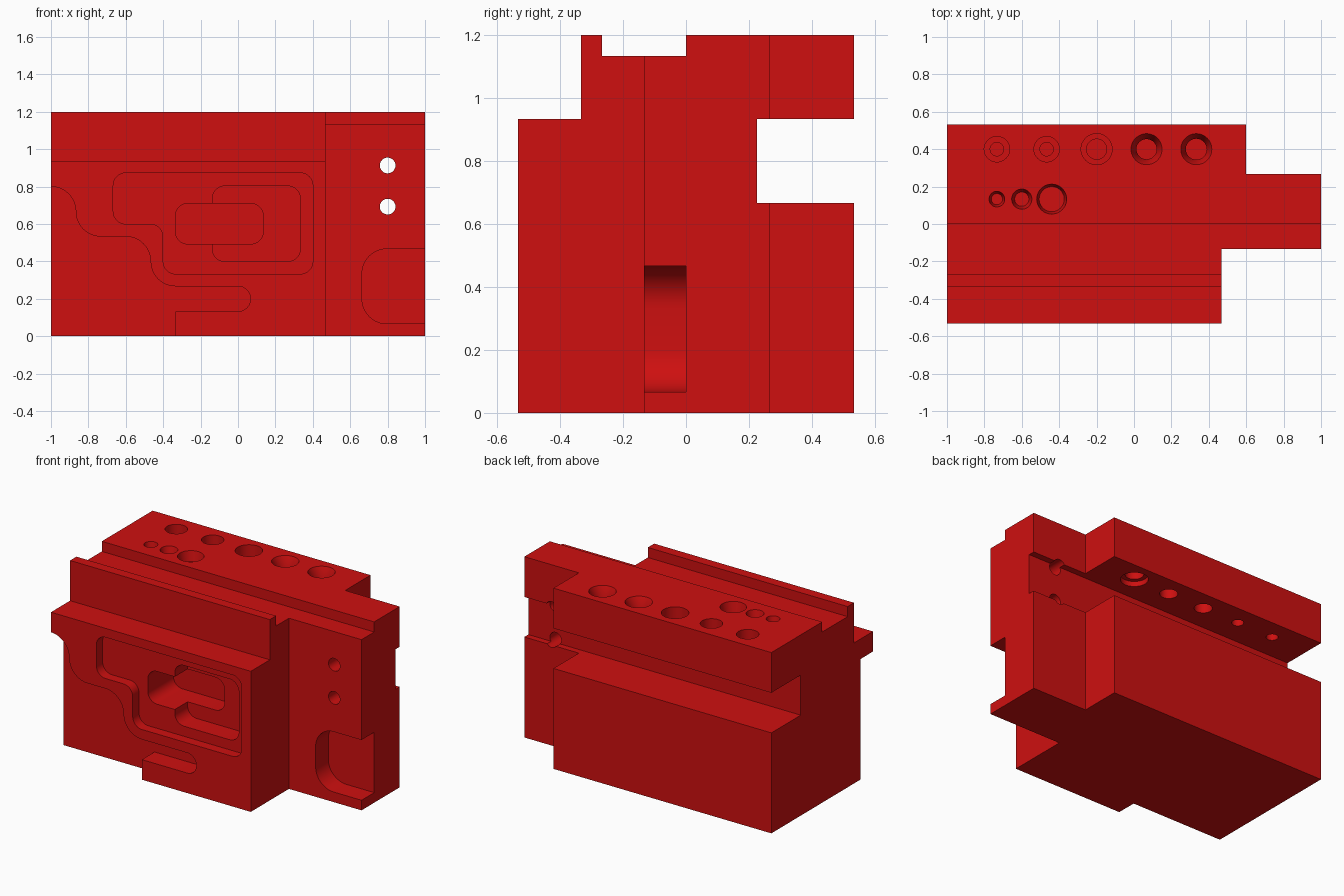
import bpy, bmesh, math
from mathutils import Vector, Matrix

cube = bpy.data.objects.get("Cube")
if cube:
    bpy.data.objects.remove(cube, do_unlink=True)

red = bpy.data.materials.new("red")
red.use_nodes = True
RED = (0.62, 0.005, 0.005, 1)
red.diffuse_color = RED
red.node_tree.nodes["Principled BSDF"].inputs["Base Color"].default_value = RED


def make_object(name, bm):
    bmesh.ops.recalc_face_normals(bm, faces=bm.faces)
    mesh = bpy.data.meshes.new(name)
    bm.to_mesh(mesh)
    bm.free()
    mesh.materials.append(red)
    ob = bpy.data.objects.new(name, mesh)
    bpy.context.collection.objects.link(ob)
    return ob


def prism(name, points, offset):
    """Extrude a flat polygon along an offset."""
    bm = bmesh.new()
    face = bm.faces.new([bm.verts.new(p) for p in points])
    ext = bmesh.ops.extrude_face_region(bm, geom=[face])
    moved = [v for v in ext["geom"] if isinstance(v, bmesh.types.BMVert)]
    bmesh.ops.translate(bm, verts=moved, vec=offset)
    return make_object(name, bm)


def rounded(corners, steps=12):
    """Outline from (x, z, radius) right-angled corners."""
    out = []
    n = len(corners)
    for i, (x, z, r) in enumerate(corners):
        p = Vector((x, z))
        if r == 0:
            pts = [p]
        else:
            a = (Vector(corners[i - 1][:2]) - p).normalized() * r
            b = (Vector(corners[(i + 1) % n][:2]) - p).normalized() * r
            pts = []
            for k in range(steps + 1):
                t = math.pi / 2 * k / steps
                pts.append(p + a * (1 - math.sin(t)) + b * (1 - math.cos(t)))
        for q in pts:
            if not out or (q - out[-1]).length > 0.002:
                out.append(q)
    if (out[0] - out[-1]).length < 0.002:
        out.pop()
    return out


def front_cutter(name, corners, floor_y):
    pts = [(p.x, -0.7, p.y) for p in rounded(corners)]
    return prism(name, pts, (0, floor_y + 0.7, 0))


def rect(x0, x1, z0, z1, r):
    return [(x0, z0, r), (x1, z0, r), (x1, z1, r), (x0, z1, r)]


def box_cutter(name, x0, x1, y0, y1):
    return prism(name, [(x0, y0, -0.2), (x1, y0, -0.2), (x1, y1, -0.2), (x0, y1, -0.2)], (0, 0, 1.6))


def lathe_cutter(name, profile, matrix, seg=48):
    """Closed round solid from (radius, height) rings."""
    bm = bmesh.new()
    rings = [[bm.verts.new(matrix @ Vector((r * math.cos(math.tau * i / seg),
                                           r * math.sin(math.tau * i / seg), h)))
              for i in range(seg)] for r, h in profile]
    for lo, hi in zip(rings, rings[1:]):
        for i in range(seg):
            j = (i + 1) % seg
            bm.faces.new((lo[i], lo[j], hi[j], hi[i]))
    bm.faces.new(rings[0])
    bm.faces.new(rings[-1])
    return make_object(name, bm)


# Main block: stepped side profile along x
side = [(-0.533, 0), (0.533, 0), (0.533, 0.667), (0.225, 0.667), (0.225, 0.933),
        (0.533, 0.933), (0.533, 1.2), (0, 1.2), (0, 1.133), (-0.267, 1.133),
        (-0.267, 1.2), (-0.333, 1.2), (-0.333, 0.933), (-0.533, 0.933)]
body = prism("machined_block", [(-1, y, z) for y, z in side], (2, 0, 0))

# Stepped right end
cutters = [box_cutter("front_corner_cut", 0.467, 1.2, -0.8, -0.133),
           box_cutter("back_corner_cut", 0.6, 1.2, 0.267, 0.8)]

# Front pockets
R = 0.133
cutters += [
    front_cutter("stepped_edge_cut", [
        (-1.2, 0.8, 0), (-0.867, 0.8, R), (-0.867, 0.533, R), (-0.467, 0.533, R),
        (-0.467, 0.267, R), (0.067, 0.267, 0.0667), (0.067, 0.133, 0.0667),
        (-0.333, 0.133, 0), (-0.333, -0.2, 0), (-1.2, -0.2, 0)], -0.4),
    front_cutter("shallow_pocket_cut", [
        (-0.667, 0.873, 0.067), (0.4, 0.873, 0.067), (0.4, 0.333, 0.067),
        (-0.4, 0.333, 0.067), (-0.4, 0.6, 0.067), (-0.667, 0.6, 0.067)], -0.467),
    front_cutter("middle_pocket_cut", rect(-0.137, 0.333, 0.4, 0.803, 0.067), -0.333),
    front_cutter("deep_pocket_cut", rect(-0.335, 0.135, 0.493, 0.71, 0.067), -0.2),
    front_cutter("side_pocket_cut", [
        (0.663, 0.067, R), (1.2, 0.067, 0), (1.2, 0.467, 0), (0.663, 0.467, R)], 0.0),
]

# Cross holes through the right end
for i, z in enumerate((0.693, 0.913)):
    m = Matrix.Translation((0.8, 0, z)) @ Matrix.Rotation(math.pi / 2, 4, "X")
    cutters.append(lathe_cutter(f"cross_hole_cut_{i}", [(0.042, -0.8), (0.042, 0.8)], m))


# Top holes: (x, y, rings of radius and height)
def counterbore(r_out, r_in, depth):
    return [(r_in, 0.8), (r_in, 1.2 - depth), (r_out, 1.2 - depth), (r_out, 1.3)]


def countersink(r_out, r_in, depth):
    return [(r_in, 0.8), (r_in, 1.2 - depth), (r_out, 1.2), (r_out, 1.3)]


def blind_taper(r_out, r_in, depth):
    return [(r_in, 1.2 - depth), (r_out, 1.2), (r_out, 1.3)]


holes = [
    (-0.733, 0.4, counterbore(0.068, 0.036, 0.133)),
    (-0.467, 0.4, counterbore(0.068, 0.036, 0.067)),
    (-0.2, 0.4, counterbore(0.083, 0.054, 0.133)),
    (0.067, 0.4, countersink(0.083, 0.054, 0.067)),
    (0.333, 0.4, [(0.083, 0.8), (0.083, 0.967), (0.056, 0.967), (0.056, 1.133),
                  (0.083, 1.2), (0.083, 1.3)]),
    (-0.733, 0.133, blind_taper(0.042, 0.03, 0.067)),
    (-0.6, 0.133, blind_taper(0.054, 0.038, 0.067)),
    (-0.44, 0.133, blind_taper(0.08, 0.067, 0.067)),
]
for i, (x, y, rings) in enumerate(holes):
    cutters.append(lathe_cutter(f"top_hole_cut_{i}", rings, Matrix.Translation((x, y, 0))))

# Cut everything, bake the result and drop the cutters
for c in cutters:
    mod = body.modifiers.new(c.name, "BOOLEAN")
    mod.operation = "DIFFERENCE"
    mod.solver = "EXACT"
    mod.object = c
    c.hide_render = True
bpy.context.view_layer.update()
deps = bpy.context.evaluated_depsgraph_get()
baked = bpy.data.meshes.new_from_object(body.evaluated_get(deps))
body.modifiers.clear()
body.data = baked
baked.materials.clear()
baked.materials.append(red)
for p in baked.polygons:
    p.material_index = 0
for c in cutters:
    bpy.data.objects.remove(c, do_unlink=True)

bpy.ops.object.select_all(action="DESELECT")
body.select_set(True)
bpy.context.view_layer.objects.active = body
bpy.ops.object.shade_smooth_by_angle(angle=math.radians(25))
